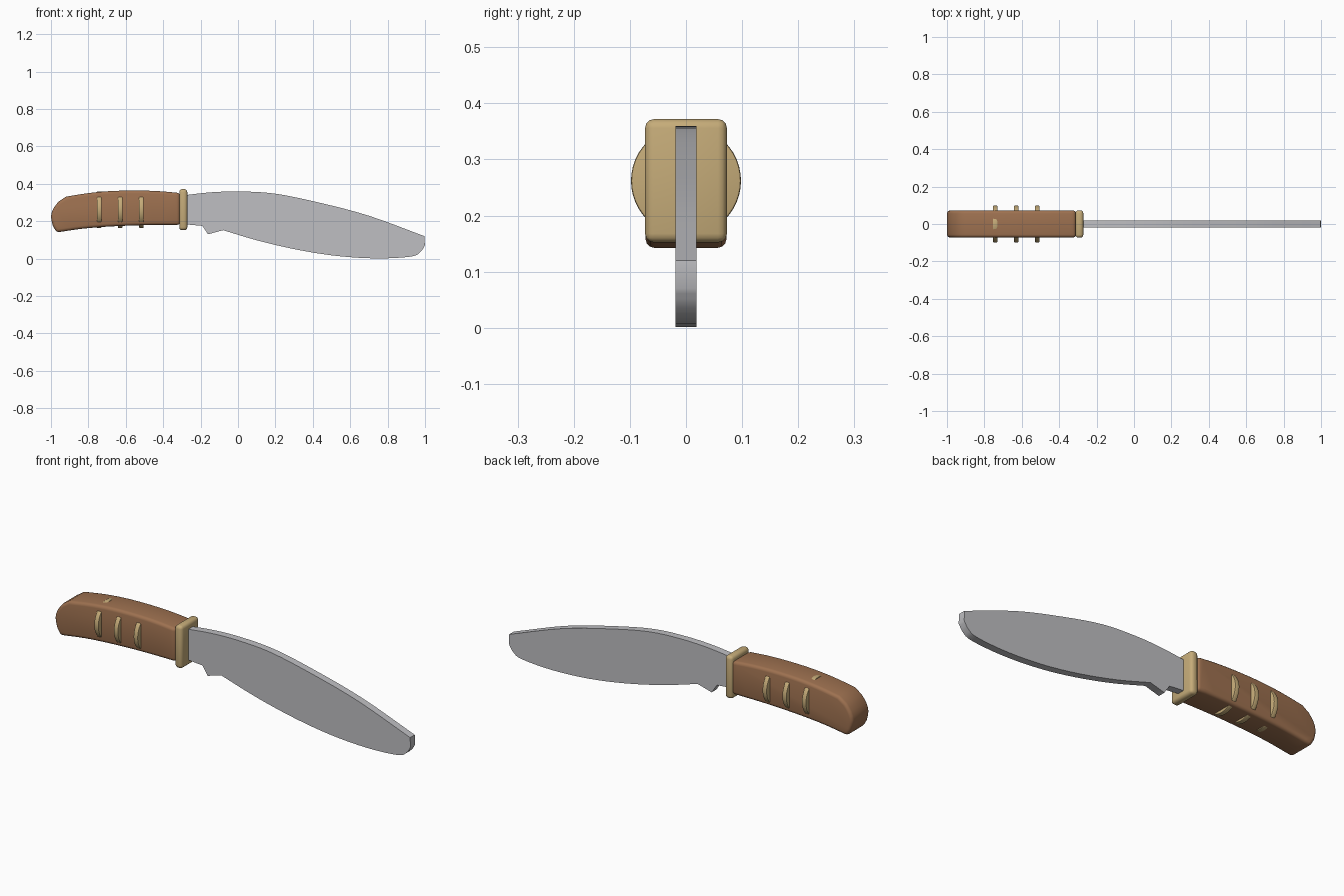
import bpy, bmesh, math
from mathutils import Vector

if "Cube" in bpy.data.objects:
    bpy.data.objects.remove(bpy.data.objects["Cube"])


def material(name, rgb):
    m = bpy.data.materials.new(name)
    m.diffuse_color = (*rgb, 1)
    m.use_nodes = True
    m.node_tree.nodes["Principled BSDF"].inputs["Base Color"].default_value = m.diffuse_color
    return m


STEEL = material("steel grey", (0.52, 0.52, 0.54))
WOOD = material("wood brown", (0.34, 0.165, 0.08))
BRASS = material("brass tan", (0.56, 0.41, 0.19))


def smooth(pts, n=4):
    """Catmull-Rom curve through an open run of points."""
    p = [Vector(q) for q in pts]
    p = [2 * p[0] - p[1]] + p + [2 * p[-1] - p[-2]]
    out = []
    for i in range(1, len(p) - 2):
        a, b, c, d = p[i - 1:i + 3]
        for k in range(n):
            t = k / n
            out.append(0.5 * (2 * b + (c - a) * t + (2 * a - 5 * b + 4 * c - d) * t**2
                              + (3 * b - a - 3 * c + d) * t**3))
    return out + [p[-2]]


def finish(bm, name, mat, bevel=0, segments=3):
    bmesh.ops.recalc_face_normals(bm, faces=bm.faces)
    me = bpy.data.meshes.new(name)
    bm.to_mesh(me)
    bm.free()
    ob = bpy.data.objects.new(name, me)
    bpy.context.collection.objects.link(ob)
    me.materials.append(mat)
    bpy.ops.object.select_all(action='DESELECT')
    ob.select_set(True)
    bpy.context.view_layer.objects.active = ob
    if bevel:
        b = ob.modifiers.new("Bevel", 'BEVEL')
        b.width, b.segments = bevel, segments
        b.limit_method, b.angle_limit = 'ANGLE', math.radians(35)
        b.use_clamp_overlap = False
        bpy.ops.object.modifier_apply(modifier="Bevel")
    bpy.ops.object.shade_smooth_by_angle(angle=math.radians(35))
    return ob


def slab(name, outline, half, mat, bevel=0):
    """Outline in x/z, extruded to both sides of y = 0."""
    bm = bmesh.new()
    face = bm.faces.new([bm.verts.new((x, -half, z)) for x, z in outline])
    ext = bmesh.ops.extrude_face_region(bm, geom=[face])["geom"]
    bmesh.ops.translate(bm, vec=(0, 2 * half, 0),
                        verts=[v for v in ext if isinstance(v, bmesh.types.BMVert)])
    return finish(bm, name, mat, bevel)


# blade: curved spine, rounded tip, belly, then the notch by the guard
spine = smooth([(-0.30, 0.337), (-0.15, 0.354), (0.01, 0.359), (0.2, 0.347),
                (0.435, 0.299), (0.70, 0.229), (0.997, 0.12)])
belly = smooth([(0.999, 0.07), (0.975, 0.035), (0.925, 0.011), (0.75, 0.001), (0.54, 0.013),
                (0.33, 0.045), (0.115, 0.094), (-0.08, 0.152)])
notch = [(-0.16, 0.13), (-0.19, 0.175), (-0.30, 0.185)]
slab("blade", spine + belly + notch, 0.019, STEEL)

# handle: gently arched grip with a rounded butt
top = smooth([(-0.92, 0.331), (-0.8, 0.350), (-0.68, 0.361), (-0.55, 0.364),
              (-0.43, 0.361), (-0.31, 0.351)])
bottom = smooth([(-0.31, 0.180), (-0.5, 0.179), (-0.68, 0.172), (-0.83, 0.160), (-0.97, 0.140)])
butt = smooth([(-0.99, 0.175), (-1.0, 0.225), (-0.987, 0.268), (-0.96, 0.304)], 2)
slab("handle", top + bottom + butt, 0.072, WOOD, 0.016)

# guard
slab("guard", [(-0.314, 0.152), (-0.271, 0.152), (-0.271, 0.372), (-0.314, 0.372)],
     0.073, BRASS, 0.016)

# three disc-shaped rivets running through the handle
for i, x in enumerate((-0.742, -0.63, -0.517)):
    bm = bmesh.new()
    bmesh.ops.create_cone(bm, cap_ends=True, segments=48, radius1=0.098, radius2=0.098, depth=0.025)
    for v in bm.verts:
        v.co = (x + v.co.z, v.co.x, 0.262 + v.co.y)
    finish(bm, f"rivet_band_{i + 1}", BRASS, 0.004, 2)
